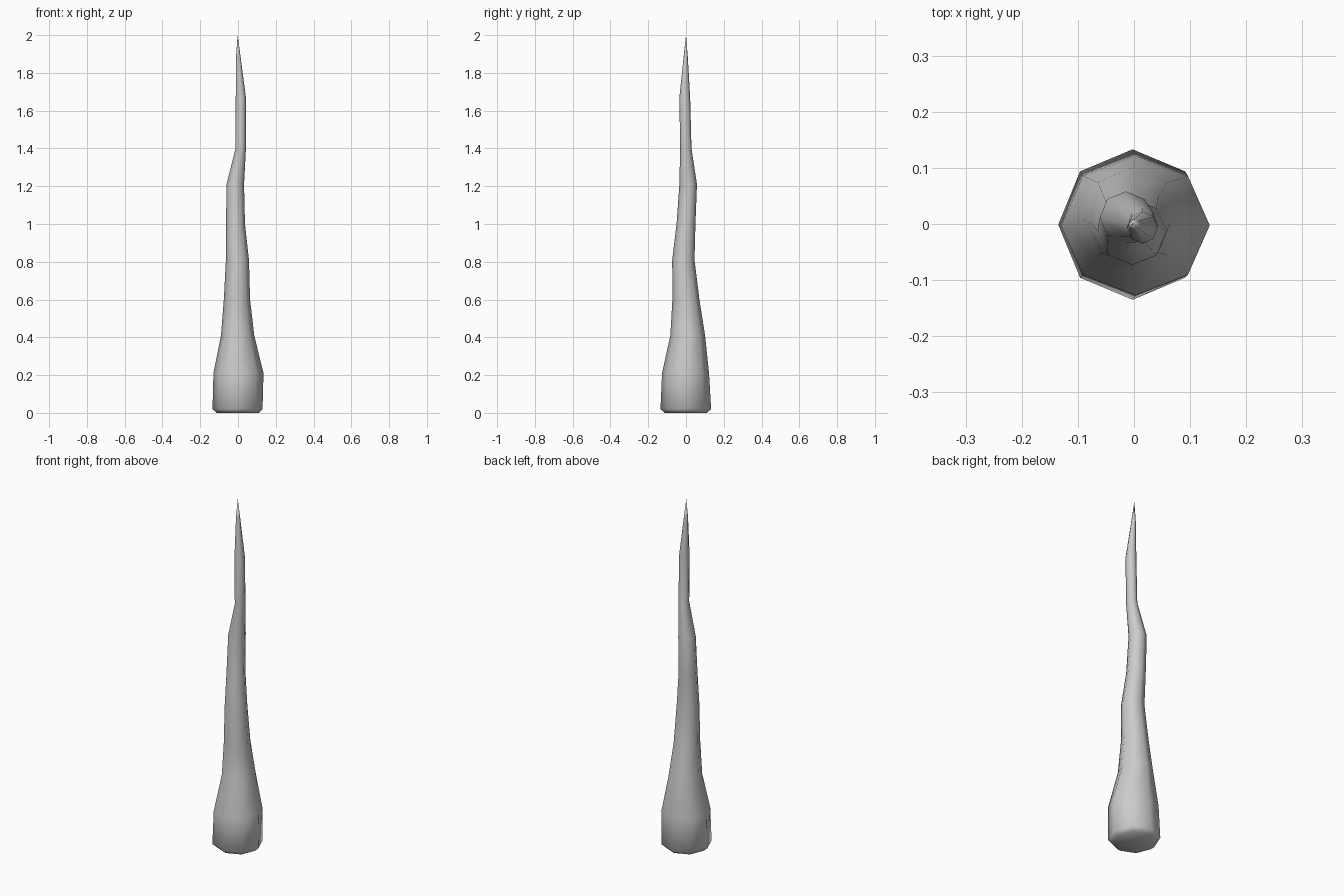
import bpy, bmesh, math

if "Cube" in bpy.data.objects:
    bpy.data.objects.remove(bpy.data.objects["Cube"])

# Cross-sections from base to near the tip: z, x min, x max, y min, y max
SECTIONS = [
    (0.00, -0.112, 0.110, -0.112, 0.110),
    (0.02, -0.135, 0.130, -0.135, 0.133),
    (0.21, -0.130, 0.135, -0.127, 0.122),
    (0.41, -0.090, 0.086, -0.083, 0.101),
    (0.60, -0.075, 0.064, -0.072, 0.071),
    (0.81, -0.064, 0.058, -0.073, 0.045),
    (1.00, -0.063, 0.037, -0.050, 0.050),
    (1.21, -0.061, 0.032, -0.035, 0.058),
    (1.40, -0.013, 0.042, -0.031, 0.029),
    (1.67, -0.012, 0.042, -0.035, 0.022),
    (1.89, -0.010, 0.013, -0.012, 0.009),
]
TIP = (-0.002, 0.0, 2.0)
SIDES = 8

bm = bmesh.new()

# Crooked tapering shaft, eight-sided
rings = []
for z, x0, x1, y0, y1 in SECTIONS:
    ring = []
    for i in range(SIDES):
        a = 2 * math.pi * i / SIDES
        ring.append(bm.verts.new(((x0 + x1) / 2 + (x1 - x0) / 2 * math.cos(a),
                                  (y0 + y1) / 2 + (y1 - y0) / 2 * math.sin(a), z)))
    rings.append(ring)
for low, high in zip(rings, rings[1:]):
    for i in range(SIDES):
        j = (i + 1) % SIDES
        bm.faces.new((low[i], low[j], high[j], high[i]))

# Flat base and pointed tip
bm.faces.new(rings[0][::-1])
tip = bm.verts.new(TIP)
for i in range(SIDES):
    bm.faces.new((rings[-1][i], rings[-1][(i + 1) % SIDES], tip))

for f in bm.faces:
    f.smooth = True
mesh = bpy.data.meshes.new("crooked_spike")
bm.to_mesh(mesh)
bm.free()
spike = bpy.data.objects.new("crooked_spike", mesh)
bpy.context.collection.objects.link(spike)
